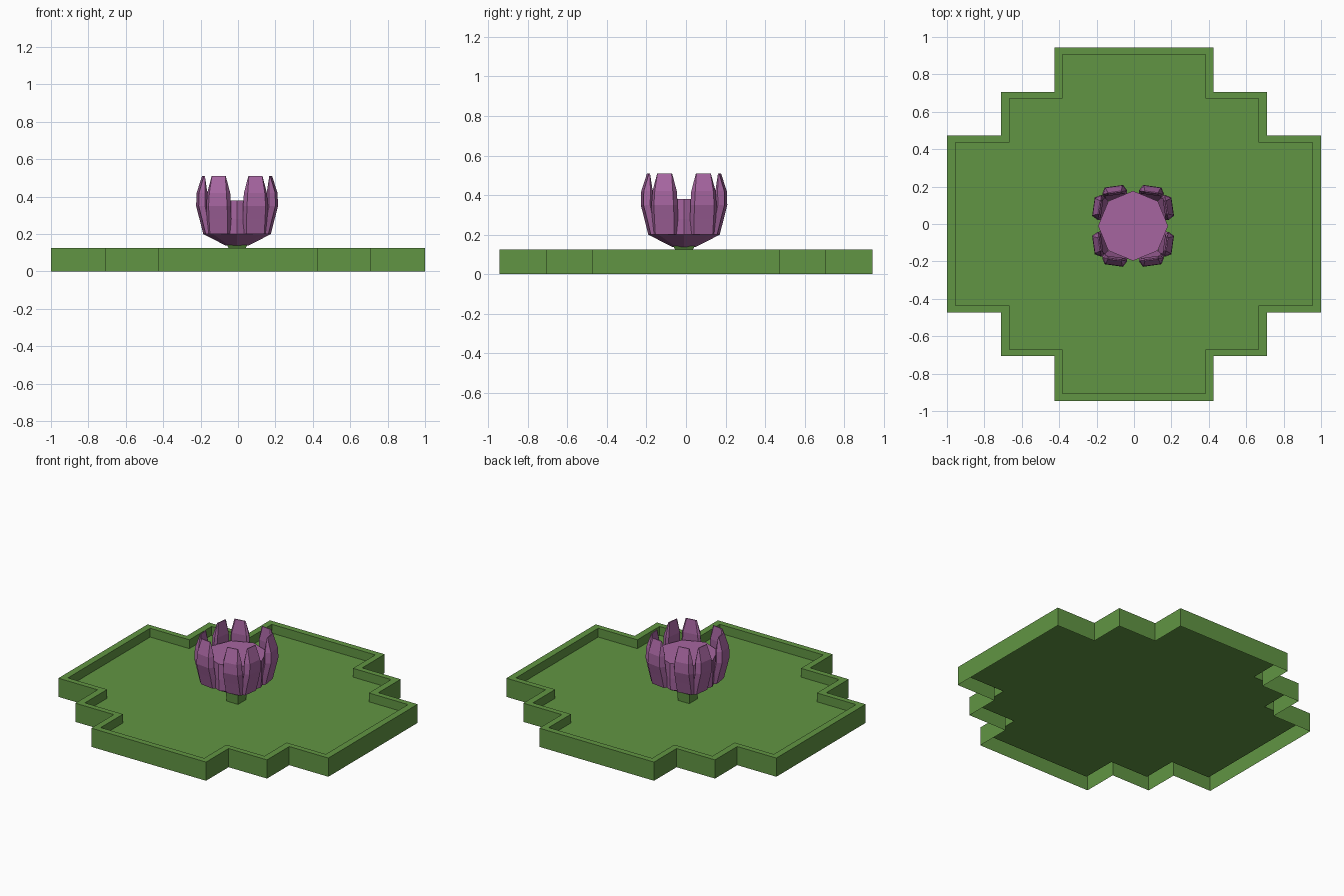
import bpy, bmesh, math
from mathutils import Matrix, Vector

if "Cube" in bpy.data.objects:
    bpy.data.objects.remove(bpy.data.objects["Cube"])


def material(name, rgb):
    m = bpy.data.materials.new(name)
    m.diffuse_color = (*rgb, 1)
    m.use_nodes = True
    m.node_tree.nodes["Principled BSDF"].inputs["Base Color"].default_value = m.diffuse_color
    return m


GREEN = material("leaf_green", (0.12, 0.30, 0.056))
PURPLE = material("petal_purple", (0.38, 0.13, 0.35))


def finish(name, bm, mat):
    me = bpy.data.meshes.new(name)
    bm.to_mesh(me)
    bm.free()
    me.materials.append(mat)
    ob = bpy.data.objects.new(name, me)
    bpy.context.collection.objects.link(ob)
    return ob


def loft(bm, rings, bottom=True, top=True):
    """Join equal, counter-clockwise rings of points from first to last."""
    loops = [[bm.verts.new(p) for p in r] for r in rings]
    n = len(loops[0])
    for a, b in zip(loops, loops[1:]):
        for i in range(n):
            j = (i + 1) % n
            bm.faces.new((a[i], a[j], b[j], b[i]))
    if bottom:
        bm.faces.new(loops[0][::-1])
    if top:
        bm.faces.new(loops[-1])


def stepped(xs, ys, z):
    """Stepped cross outline, widest x first, counter-clockwise."""
    (a, b, c), (d, e, f) = xs, ys
    q = [(a, d), (b, d), (b, e), (c, e), (c, f)]
    right = q
    left = [(-x, y) for x, y in reversed(q)]
    pts = right + left + [(-x, -y) for x, y in right] + [(-x, -y) for x, y in left]
    return [(x, y, z) for x, y in pts]


def square(w, z, cx=0, cy=0):
    return [(cx + sx * w, cy + sy * w, z) for sx, sy in ((1, 1), (-1, 1), (-1, -1), (1, -1))]


OUT = ((1.0, 0.71, 0.425), (0.472, 0.707, 0.945))
INN = ((0.955, 0.665, 0.383), (0.435, 0.67, 0.905))
RIM, FLOOR = 0.125, 0.066

# lily pad: open-bottomed outer wall, rim, inner wall and floor
bm = bmesh.new()
loft(bm, [stepped(*OUT, 0), stepped(*OUT, RIM), stepped(*INN, RIM), stepped(*INN, FLOOR)], bottom=False)
finish("lily_pad", bm, GREEN)

# underside of the floor, with a small square hole under the stem
bm = bmesh.new()
edges = []
for ring in (stepped(*INN, FLOOR - 0.004), square(0.037, FLOOR - 0.004)):
    vs = [bm.verts.new(p) for p in ring]
    edges += [bm.edges.new((vs[i], vs[i - 1])) for i in range(len(vs))]
bmesh.ops.triangle_fill(bm, edges=edges, use_beauty=True)
for f in bm.faces:
    f.normal_update()
    if f.normal.z > 0:
        f.normal_flip()
finish("pad_underside", bm, GREEN)

# flower is very slightly off centre
CX, CY = -0.005, -0.01

# stem
bm = bmesh.new()
loft(bm, [square(0.042, FLOOR, CX, CY), square(0.046, 0.125, CX, CY), square(0.055, 0.142, CX, CY)], bottom=False)
finish("stem", bm, GREEN)

# flower core: eight-sided bowl with a flat top
bm = bmesh.new()
core = []
for r, z in ((0.06, 0.138), (0.182, 0.2), (0.187, 0.28), (0.187, 0.38)):
    core.append([(CX + r * math.cos(k * math.pi / 4), CY + r * math.sin(k * math.pi / 4), z) for k in range(8)])
loft(bm, core)
finish("flower_core", bm, PURPLE)

# petals: rows of height, outer half width, side half width, outward distance, thickness
ROWS = [(0.20, 0.048, 0.062, 0.176, 0.035),
        (0.28, 0.050, 0.066, 0.196, 0.040),
        (0.35, 0.050, 0.067, 0.214, 0.045),
        (0.42, 0.046, 0.062, 0.212, 0.045),
        (0.51, 0.036, 0.038, 0.184, 0.006)]
bm = bmesh.new()
for side in range(4):
    for s in (-1, 1):
        turn = (Matrix.Translation((CX, CY, 0)) @ Matrix.Rotation(side * math.pi / 2, 4, 'Z')
                @ Matrix.Translation((0, s * 0.073, 0)) @ Matrix.Rotation(s * math.radians(8), 4, 'Z'))
        rings = []
        for z, w, v, d, t in ROWS:
            sec = [(d, -w), (d, w), (d - t * 0.7, v), (d - t, v * 0.8), (d - t, -v * 0.8), (d - t * 0.7, -v)]
            rings.append([turn @ Vector((x, y, z)) for x, y in sec])
        loft(bm, rings)
finish("petals", bm, PURPLE)
